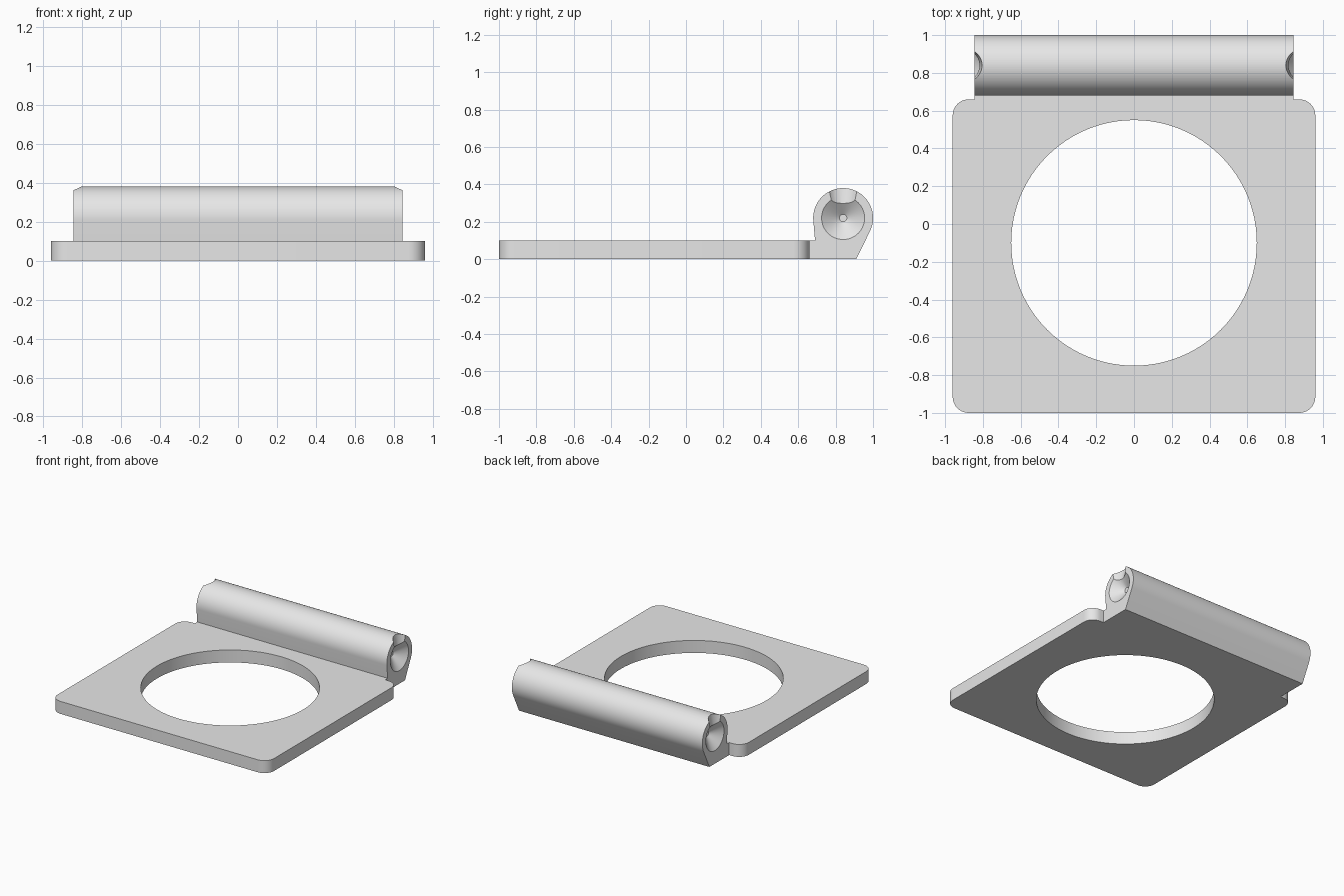
import bpy, bmesh
from math import sin, cos, pi, radians
from mathutils import Vector, Matrix

cube = bpy.data.objects.get("Cube")
if cube:
    bpy.data.objects.remove(cube, do_unlink=True)

grey = bpy.data.materials.new("light grey")
grey.use_nodes = True
grey.diffuse_color = (0.8, 0.8, 0.8, 1)
grey.node_tree.nodes["Principled BSDF"].inputs["Base Color"].default_value = (0.8, 0.8, 0.8, 1)


def finish(name, bm):
    bmesh.ops.recalc_face_normals(bm, faces=bm.faces)
    mesh = bpy.data.meshes.new(name)
    bm.to_mesh(mesh)
    bm.free()
    mesh.materials.append(grey)
    obj = bpy.data.objects.new(name, mesh)
    bpy.context.collection.objects.link(obj)
    return obj


def prism(name, points, push):
    """Extrude a closed outline along a vector."""
    bm = bmesh.new()
    face = bm.faces.new([bm.verts.new(p) for p in points])
    ext = bmesh.ops.extrude_face_region(bm, geom=[face])
    moved = [v for v in ext["geom"] if isinstance(v, bmesh.types.BMVert)]
    bmesh.ops.translate(bm, verts=moved, vec=Vector(push))
    return finish(name, bm)


def cone(name, r1, r2, depth, centre, turn=0.0, sides=64):
    bm = bmesh.new()
    place = Matrix.Translation(centre) @ Matrix.Rotation(turn, 4, "Y")
    bmesh.ops.create_cone(bm, cap_ends=True, segments=sides, radius1=r1,
                          radius2=r2, depth=depth, matrix=place)
    return finish(name, bm)


def combine(target, other, operation):
    mod = target.modifiers.new(operation.lower(), "BOOLEAN")
    mod.operation, mod.solver, mod.object = operation, "EXACT", other
    bpy.context.view_layer.objects.active = target
    bpy.ops.object.modifier_apply(modifier=mod.name)
    bpy.data.objects.remove(other, do_unlink=True)


def arc(cx, cy, r, start, end, steps):
    angles = [radians(start + (end - start) * i / steps) for i in range(steps + 1)]
    return [(cx + r * cos(a), cy + r * sin(a)) for a in angles]


# Plate with rounded corners
half_w, front, back, thick, corner = 0.96, -1.0, 0.66, 0.1, 0.085
outline = []
for i, (sx, y) in enumerate([(1, back - corner), (-1, back - corner),
                             (-1, front + corner), (1, front + corner)]):
    outline += arc(sx * (half_w - corner), y, corner, 90 * i, 90 * i + 90, 10)
plate = prism("hinged_plate", [(x, y, 0) for x, y in outline], (0, 0, thick))

# Hinge barrel with its foot, tangent to the round
half_l, hy, hz, hr = 0.845, 0.84, 0.22, 0.16
profile = [(0.6, 0), (0.91, 0)] + arc(hy, hz, hr, -26, 185, 48) + [(0.69, thick), (0.6, thick)]
barrel = prism("hinge_barrel", [(-half_l, y, z) for y, z in profile], (2 * half_l, 0, 0))

# Conical pivot sockets and the open notch above each one
for side in (1, -1):
    socket = cone("socket_cutter", 0.02, 0.1286, 0.08,
                  (side * (half_l - 0.03), hy, hz), side * pi / 2)
    combine(barrel, socket, "DIFFERENCE")
    notch = cone("notch_cutter", 0.066, 0.1, 0.2, (side * 0.8975, hy, 0.32))
    combine(barrel, notch, "DIFFERENCE")

combine(plate, barrel, "UNION")

# Large round opening
opening = cone("opening_cutter", 0.65, 0.65, 0.4, (0, -0.1, 0.05), sides=96)
combine(plate, opening, "DIFFERENCE")

bpy.ops.object.select_all(action="DESELECT")
plate.select_set(True)
bpy.context.view_layer.objects.active = plate
bpy.ops.object.shade_smooth_by_angle(angle=radians(30))
